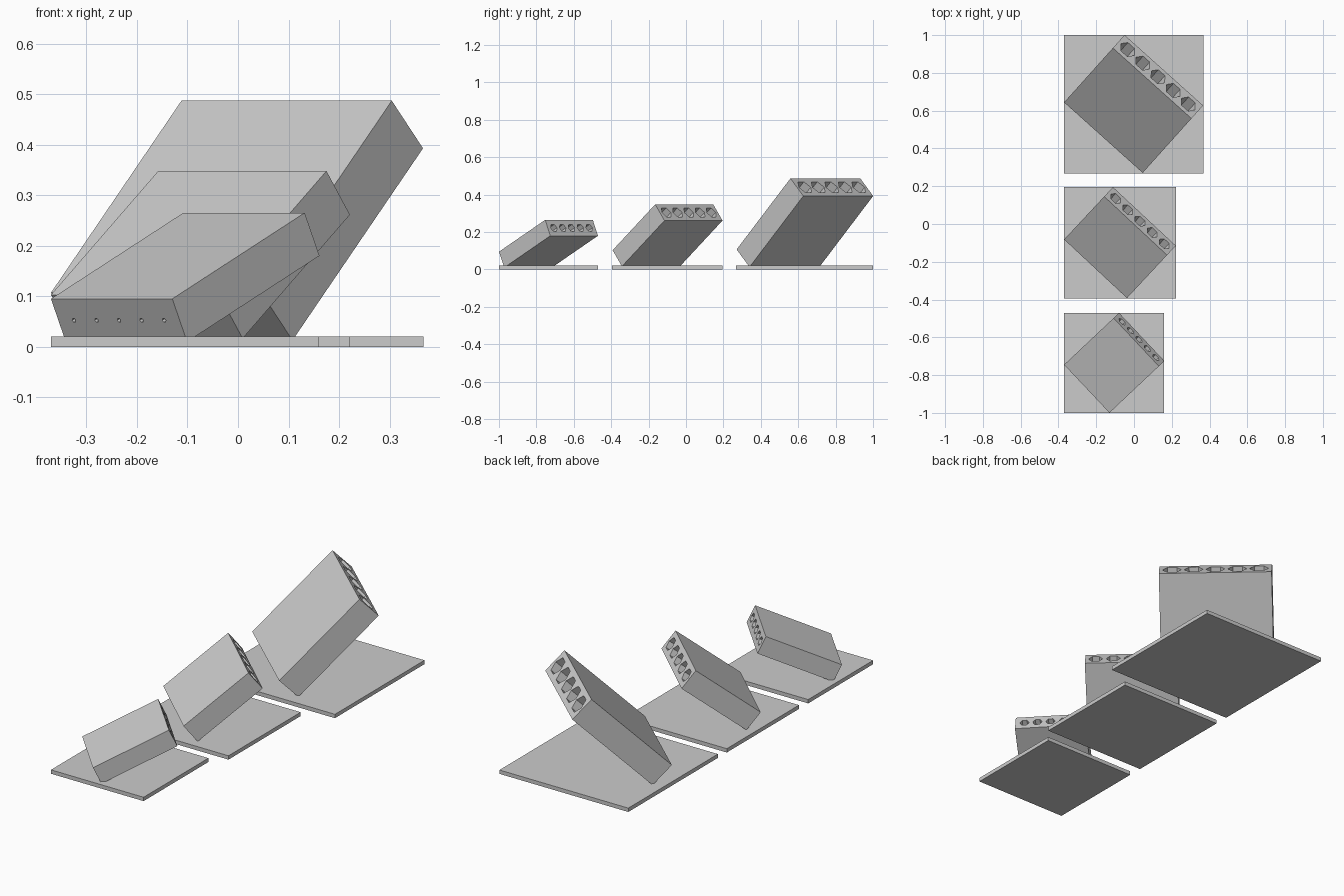
import bpy, bmesh, math
from mathutils import Matrix, Vector

if "Cube" in bpy.data.objects:
    bpy.data.objects.remove(bpy.data.objects["Cube"])


def make_object(name, bm):
    bmesh.ops.recalc_face_normals(bm, faces=bm.faces)
    mesh = bpy.data.meshes.new(name)
    bm.to_mesh(mesh)
    bm.free()
    obj = bpy.data.objects.new(name, mesh)
    bpy.context.collection.objects.link(obj)
    return obj


def box(name, size, matrix):
    bm = bmesh.new()
    bmesh.ops.create_cube(bm, size=1)
    bm.transform(matrix @ Matrix.Diagonal((*size, 1)))
    return make_object(name, bm)


def add_bore(bm, x, length, radius):
    # hexagonal pocket from the upper end, narrowing to a pin hole through the lower end
    end = length / 2
    floor = -0.3 * length
    rings = []
    for r, y in ((radius, end + 0.02), (radius, floor),
                 (0.005, floor), (0.005, -end - 0.02)):
        rings.append([bm.verts.new((x + r * math.cos(i * math.pi / 3), y,
                                    r * math.sin(i * math.pi / 3))) for i in range(6)])
    for a, b in zip(rings, rings[1:]):
        for i in range(6):
            j = (i + 1) % 6
            bm.faces.new((a[i], a[j], b[j], b[i]))
    bm.faces.new(rings[0])
    bm.faces.new(rings[-1])


def holder(name, x1, y0, y1, corner, azimuth, tilt, size, pitch, radius):
    # square base plate
    box(name + "_base_plate", (x1 + 0.37, y1 - y0, 0.02),
        Matrix.Translation(((x1 - 0.37) / 2, (y0 + y1) / 2, 0.01)))

    # leaning block, placed by the left low corner of its top face
    w, l, t = size
    rot = (Matrix.Rotation(-math.radians(azimuth), 4, 'Z')
           @ Matrix.Rotation(math.radians(tilt), 4, 'X'))
    matrix = (Matrix.Translation(corner) @ rot
              @ Matrix.Translation((w / 2, l / 2, -t / 2)))
    block = box(name + "_block", size, matrix)

    # row of five bores
    bm = bmesh.new()
    for i in range(-2, 3):
        add_bore(bm, i * pitch, l, radius)
    bm.transform(matrix)
    cutter = make_object(name + "_bore_cutter", bm)
    cutter.hide_render = True
    cutter.hide_set(True)
    mod = block.modifiers.new("bores", 'BOOLEAN')
    mod.operation = 'DIFFERENCE'
    mod.solver = 'EXACT'
    mod.object = cutter


holder("small", 0.16, -1.0, -0.47, Vector((-0.37, -0.745, 0.095)),
       46.7, 25.3, (0.35, 0.398, 0.094), 0.065, 0.0235)
holder("medium", 0.222, -0.395, 0.195, Vector((-0.37, -0.082, 0.103)),
       43.0, 38.2, (0.455, 0.396, 0.11), 0.088, 0.035)
holder("large", 0.367, 0.268, 1.0, Vector((-0.37, 0.644, 0.107)),
       41.9, 44.5, (0.559, 0.542, 0.132), 0.108, 0.047)
